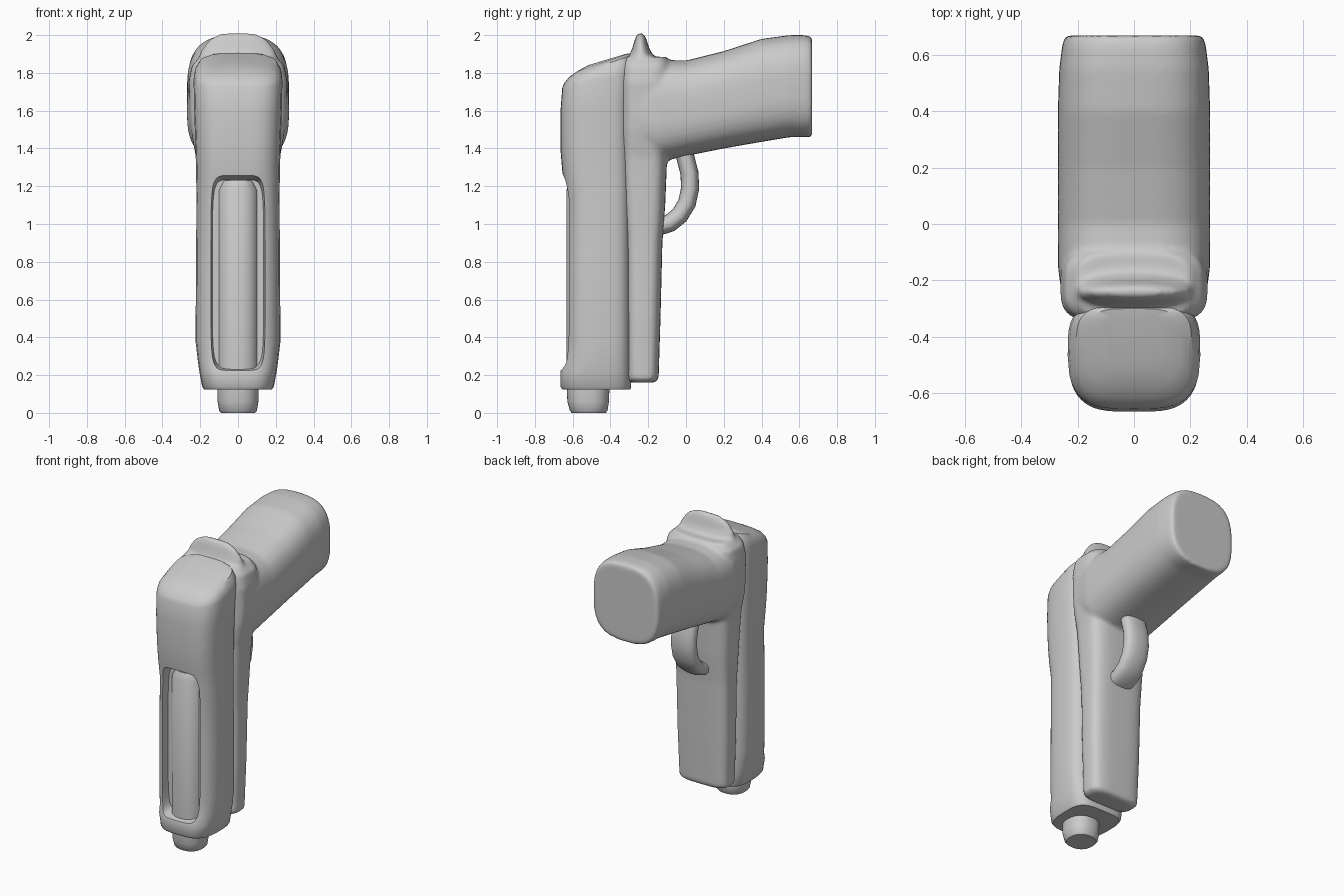
import bpy, bmesh, math
from mathutils import Vector

cube = bpy.data.objects.get("Cube")
if cube:
    bpy.data.objects.remove(cube, do_unlink=True)

grey = bpy.data.materials.new("plain grey")
grey.use_nodes = True
GREY = (0.6, 0.6, 0.6, 1)
grey.diffuse_color = GREY
grey.node_tree.nodes["Principled BSDF"].inputs["Base Color"].default_value = GREY


def oval(a, b, n, steps=48):
    """Rounded-box outline with half sizes a, b and squareness n."""
    pts = []
    for i in range(steps):
        t = 2 * math.pi * i / steps
        c, s = math.cos(t), math.sin(t)
        pts.append((a * math.copysign(abs(c) ** (2 / n), c),
                    b * math.copysign(abs(s) ** (2 / n), s)))
    return pts


def loft(name, rings):
    """Skin a list of rings and close both ends."""
    bm = bmesh.new()
    rows = [[bm.verts.new(p) for p in ring] for ring in rings]
    for low, high in zip(rows, rows[1:]):
        for i in range(len(low)):
            j = (i + 1) % len(low)
            bm.faces.new((low[i], low[j], high[j], high[i]))
    bm.faces.new(rows[0])
    bm.faces.new(rows[-1])
    bmesh.ops.recalc_face_normals(bm, faces=bm.faces)
    mesh = bpy.data.meshes.new(name)
    bm.to_mesh(mesh)
    bm.free()
    mesh.materials.append(grey)
    ob = bpy.data.objects.new(name, mesh)
    bpy.context.collection.objects.link(ob)
    return ob


def upright(name, sections, n, taper=0.0):
    """Loft along z; sections are (z, front y, back y, half width, tilt)."""
    rings = []
    for z, yf, yb, w, tilt in sections:
        mid, half = (yf + yb) / 2, (yb - yf) / 2
        rings.append([(x * (1 - taper * max(0, -y / half) ** 2), mid + y, z + tilt * y)
                      for x, y in oval(w, half, n)])
    return loft(name, rings)


def lengthwise(name, sections, n):
    """Loft along y; sections are (y, bottom z, top z, half width)."""
    return loft(name, [[(x, y, (zb + zt) / 2 + z) for x, z in oval(w, (zt - zb) / 2, n)]
                       for y, zb, zt, w in sections])


def activate(ob):
    bpy.ops.object.select_all(action='DESELECT')
    ob.select_set(True)
    bpy.context.view_layer.objects.active = ob


def smooth(ob, angle=40):
    activate(ob)
    bpy.ops.object.shade_smooth_by_angle(angle=math.radians(angle))


# Front body with a sloping domed top
slide = upright("front_body", [
    (0.125, -0.655, -0.295, 0.180, 0), (0.14, -0.665, -0.29, 0.190, 0),
    (0.22, -0.665, -0.29, 0.205, 0), (0.27, -0.645, -0.29, 0.212, 0),
    (0.38, -0.635, -0.29, 0.225, 0), (0.80, -0.635, -0.29, 0.222, 0),
    (1.15, -0.635, -0.29, 0.220, 0), (1.28, -0.655, -0.29, 0.222, 0),
    (1.40, -0.665, -0.29, 0.225, 0), (1.60, -0.665, -0.29, 0.232, 0.05),
    (1.76, -0.655, -0.28, 0.235, 0.2), (1.80, -0.645, -0.28, 0.228, 0.3),
    (1.835, -0.62, -0.29, 0.205, 0.35), (1.855, -0.58, -0.30, 0.165, 0.35),
    (1.870, -0.52, -0.32, 0.100, 0.3)], 4, 0.16)

# Long slot cut in the front
slot = lengthwise("slot_cutter", [
    (-0.75, 0.20, 1.30, 0.170), (-0.66, 0.225, 1.26, 0.150),
    (-0.57, 0.24, 1.235, 0.135)], 7)
slot.hide_render = True
slot.hide_viewport = True
cut = slide.modifiers.new("slot", 'BOOLEAN')
cut.operation = 'DIFFERENCE'
cut.solver = 'EXACT'
cut.object = slot
activate(slide)
bpy.ops.object.modifier_apply(modifier=cut.name)
bpy.data.objects.remove(slot, do_unlink=True)
smooth(slide, 35)

# Round rod in the slot, sticking out at the bottom
rod = upright("rod", [
    (0.0, -0.605, -0.425, 0.090, 0), (0.012, -0.615, -0.415, 0.100, 0),
    (0.06, -0.628, -0.408, 0.108, 0), (0.14, -0.632, -0.405, 0.110, 0),
    (1.18, -0.632, -0.405, 0.108, 0), (1.23, -0.61, -0.42, 0.085, 0)], 2.3)
smooth(rod)

# Rear frame, handle and ridge, blended into one smooth body
frame = upright("frame_and_handle", [
    (0.16, -0.30, -0.165, 0.155, 0), (0.18, -0.315, -0.145, 0.185, 0),
    (0.50, -0.32, -0.135, 0.195, 0), (0.90, -0.325, -0.125, 0.200, 0),
    (1.10, -0.34, -0.11, 0.208, 0), (1.35, -0.35, -0.10, 0.222, 0),
    (1.50, -0.355, -0.09, 0.250, 0), (1.75, -0.355, -0.08, 0.262, 0),
    (1.84, -0.35, -0.08, 0.245, 0), (1.885, -0.335, -0.10, 0.200, 0)], 3.6)
handle = lengthwise("handle", [
    (-0.30, 1.38, 1.87, 0.250), (-0.15, 1.325, 1.87, 0.270),
    (0.0, 1.36, 1.865, 0.270), (0.2, 1.40, 1.915, 0.270),
    (0.4, 1.435, 1.98, 0.270), (0.55, 1.46, 2.0, 0.265),
    (0.63, 1.46, 2.0, 0.255), (0.668, 1.46, 1.99, 0.245)], 2.9)
ridge = upright("ridge", [
    (1.78, -0.34, -0.12, 0.23, 0), (1.87, -0.31, -0.16, 0.215, 0),
    (1.93, -0.285, -0.195, 0.19, 0), (1.98, -0.27, -0.21, 0.15, 0),
    (2.01, -0.255, -0.225, 0.09, 0)], 2.2)
activate(frame)
handle.select_set(True)
ridge.select_set(True)
bpy.ops.object.join()
blend = frame.modifiers.new("blend", 'REMESH')
blend.mode = 'VOXEL'
blend.voxel_size = 0.012
soften = frame.modifiers.new("soften", 'SMOOTH')
soften.factor = 0.5
soften.iterations = 8
for name in ("blend", "soften"):
    bpy.ops.object.modifier_apply(modifier=name)
smooth(frame, 60)

# Curved guard under the handle
path = [Vector((0, y, z)) for y, z in (
    (-0.02, 1.42), (0.0, 1.34), (0.018, 1.27), (0.022, 1.19), (0.005, 1.11),
    (-0.035, 1.045), (-0.085, 1.005), (-0.15, 0.985))]
rings = []
for i, p in enumerate(path):
    along = (path[min(i + 1, len(path) - 1)] - path[max(i - 1, 0)]).normalized()
    side = along.cross(Vector((1, 0, 0)))
    rings.append([p + Vector((x, 0, 0)) + side * v for x, v in oval(0.09, 0.048, 2.5, 24)])
smooth(loft("guard", rings), 50)
